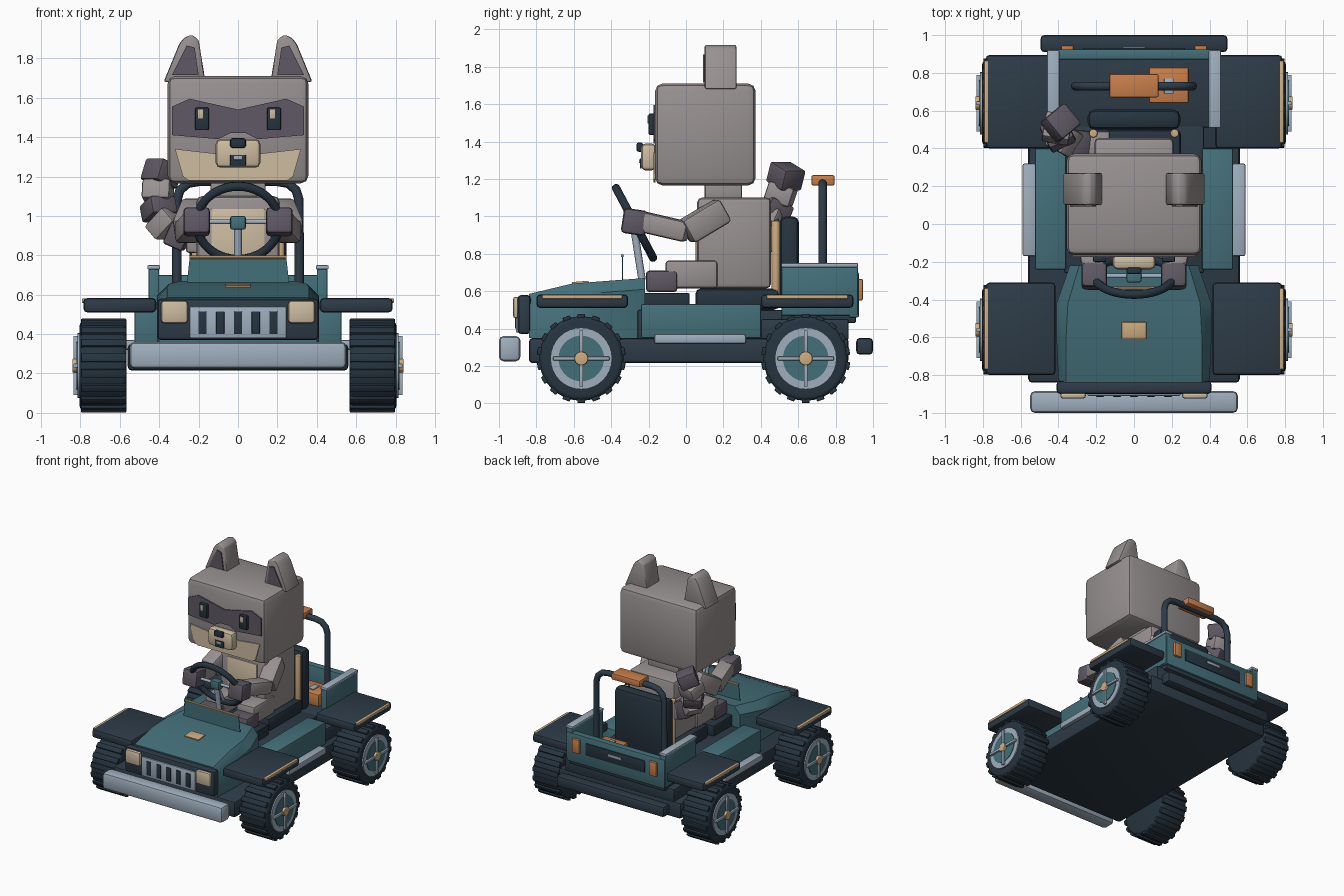
import bpy, bmesh, math
from mathutils import Vector, Matrix

old = bpy.data.objects.get("Cube")
if old:
    bpy.data.objects.remove(old, do_unlink=True)


def material(name, hex_code):
    m = bpy.data.materials.new(name)
    srgb = [int(hex_code[i:i + 2], 16) / 255 for i in (0, 2, 4)]
    col = [((c + 0.055) / 1.055) ** 2.4 for c in srgb] + [1]
    m.use_nodes = True
    m.diffuse_color = col
    bsdf = next(n for n in m.node_tree.nodes if n.type == 'BSDF_PRINCIPLED')
    bsdf.inputs["Base Color"].default_value = col
    return m


teal = material("teal paint", "44707A")
navy = material("navy plastic", "2D3B47")
black = material("dark rubber", "26343F")
silver = material("silver metal", "9FAFBE")
gold = material("gold trim", "CFAD80")
cream = material("cream", "CDBCA0")
orange = material("orange", "C97F4B")
fur = material("grey fur", "989191")
dark_fur = material("dark fur", "5E5863")


def finish(name, bm, mat, bevel=0.0, matrix=None, segments=2):
    bmesh.ops.recalc_face_normals(bm, faces=bm.faces)
    if bevel:
        edges = [e for e in bm.edges if e.calc_face_angle(0) > 0.5]
        bmesh.ops.bevel(bm, geom=edges, offset=bevel, segments=segments, profile=0.5,
                        affect='EDGES', clamp_overlap=True)
    if matrix:
        bm.transform(matrix)
    me = bpy.data.meshes.new(name)
    bm.to_mesh(me)
    bm.free()
    me.materials.append(mat)
    me.shade_smooth()
    me.set_sharp_from_angle(angle=math.radians(40))
    ob = bpy.data.objects.new(name, me)
    bpy.context.collection.objects.link(ob)
    return ob


def box(name, x, y, z, mat, bevel=0.01):
    bm = bmesh.new()
    bmesh.ops.create_cube(bm, size=1)
    size = [r[1] - r[0] for r in (x, y, z)]
    mid = [(r[0] + r[1]) / 2 for r in (x, y, z)]
    bmesh.ops.scale(bm, vec=size, verts=bm.verts)
    return finish(name, bm, mat, bevel, Matrix.Translation(mid))


def pair(name, x, y, z, mat, bevel=0.01):
    box("left_" + name, x, y, z, mat, bevel)
    box("right_" + name, (-x[1], -x[0]), y, z, mat, bevel)


def prism(name, points, y0, y1, mat, bevel=0.0):
    bm = bmesh.new()
    face = bm.faces.new([bm.verts.new((x, y0, z)) for x, z in points])
    new = bmesh.ops.extrude_face_region(bm, geom=[face])["geom"]
    bmesh.ops.translate(bm, vec=(0, y1 - y0, 0),
                        verts=[v for v in new if isinstance(v, bmesh.types.BMVert)])
    return finish(name, bm, mat, bevel)


def limb(name, a, b, width, depth, mat, bevel=0.02):
    a, b = Vector(a), Vector(b)
    bm = bmesh.new()
    bmesh.ops.create_cube(bm, size=1)
    bmesh.ops.scale(bm, vec=(width, depth, (b - a).length), verts=bm.verts)
    rot = (b - a).to_track_quat('Z', 'Y').to_matrix().to_4x4()
    return finish(name, bm, mat, bevel, Matrix.Translation((a + b) / 2) @ rot)


def rod(name, a, b, radius, mat, sides=32, bevel=0.0):
    a, b = Vector(a), Vector(b)
    bm = bmesh.new()
    bmesh.ops.create_cone(bm, cap_ends=True, segments=sides, radius1=radius,
                          radius2=radius, depth=(b - a).length)
    rot = (b - a).to_track_quat('Z', 'Y').to_matrix().to_4x4()
    return finish(name, bm, mat, bevel, Matrix.Translation((a + b) / 2) @ rot, 3)


def mirrored(points):
    return points + [(-x, z) for x, z in reversed(points)]


# Chassis, bumpers and floor
box("chassis", (-.56, .56), (-.84, .87), (.215, .35), navy, .02)
box("rear_frame", (-.5, .5), (.4, .87), (.34, .45), navy)
box("front_bumper", (-.55, .55), (-1, -.885), (.225, .36), silver, .025)
box("rear_bumper", (-.495, .495), (.91, 1), (.26, .35), navy, .02)
box("floor_pan", (-.37, .37), (-.26, .52), (.34, .5), navy)
box("foot_deck", (-.27, .27), (-.24, .02), (.5, .59), black)
pair("side_sill", (.36, .525), (-.24, .4), (.35, .53), teal, .008)
pair("step", (.52, .59), (-.17, .32), (.32, .37), silver)

# Hood lofted through cross-sections
bm = bmesh.new()
rings = []
for y, w, top, crown in ((-.84, .4, .585, .36), (-.61, .41, .64, .36),
                         (-.42, .41, .655, .35), (-.22, .34, .67, .29)):
    outline = mirrored([(w, .35), (w, top - .06), (crown, top)])
    rings.append([bm.verts.new((x, y, z)) for x, z in outline])
for r, s in zip(rings, rings[1:]):
    for i in range(len(r)):
        j = (i + 1) % len(r)
        bm.faces.new((r[i], r[j], s[j], s[i]))
bm.faces.new(rings[0])
bm.faces.new(rings[-1])
finish("hood", bm, teal)
badge = box("hood_badge", (-.065, .065), (-.045, .045), (-.005, .005), gold, .002)
badge.location = (0, -.565, .647)
badge.rotation_euler.x = .08

# Grille and headlights
box("grille_block", (-.41, .41), (-.9, -.83), (.37, .58), navy, .02)
box("grille_plate", (-.245, .245), (-.91, -.89), (.38, .54), silver, .005)
for i in range(5):
    x = (i - 2) * .09
    box("grille_slot", (x - .021, x + .021), (-.915, -.9), (.4, .515), black, .004)
pair("headlight", (.255, .39), (-.925, -.89), (.455, .57), cream, .015)

# Dash panel and its trim
prism("dash_panel", mirrored([(.26, .655), (.245, .79)]), -.343, -.338, teal)
rod("dash_trim", (-.245, -.34, .79), (.245, -.34, .79), .009, gold, 8)

# Fenders with trim
for end, y0, y1, inner in (("front", -.8, -.31, .415), ("rear", .4, .895, .43)):
    pair(end + "_fender", (inner, .785), (y0, y1), (.51, .583), navy, .02)
    pair(end + "_fender_trim", (.77, .793), (y0 + .03, y1 - .03), (.558, .58), gold, .006)

# Wheels
for side in (1, -1):
    for end, y in (("front", -.56), ("rear", .64)):
        c = Vector((0, y, .24))
        name = ("left_" if side > 0 else "right_") + end

        def disc(part, x0, x1, radius, mat, bevel=0.0):
            rod(name + part, c + Vector((side * x0, 0, 0)),
                c + Vector((side * x1, 0, 0)), radius, mat, 32, bevel)
        disc("_tyre", .565, .805, .226, black, .025)
        disc("_rim", .7, .815, .165, silver)
        disc("_rim_face", .7, .82, .122, teal)
        disc("_hub", .7, .84, .036, gold, .005)
        for k in range(18):
            t = k * math.tau / 18
            r = Vector((0, math.sin(t), math.cos(t)))
            lug = box(name + "_tread_lug", (-.115, .115), (-.021, .021), (-.012, .012), black, .005)
            lug.location = c + r * .226 + Vector((side * .682, 0, 0))
            lug.rotation_euler.x = -t
        for k in range(4):
            t = k * math.pi / 2
            r = Vector((0, math.sin(t), math.cos(t)))
            o = c + Vector((side * .825, 0, 0))
            limb(name + "_spoke", o + r * .03, o + r * .15, .02, .02, silver, .003)

# Rear tub
box("bed_floor", (-.44, .44), (.51, .91), (.43, .5), navy)
pair("tub_side", (.4, .455), (.51, .92), (.47, .73), teal, .008)
box("tailgate", (-.45, .45), (.87, .925), (.46, .7), teal, .008)
box("tailgate_panel", (-.27, .27), (.92, .932), (.55, .65), black, .003)
box("tailgate_handle", (-.06, .06), (.93, .938), (.6, .62), silver, .002)
pair("tub_rail", (.395, .46), (.51, .92), (.728, .75), silver, .006)
pair("tail_light", (.32, .385), (.92, .945), (.55, .665), orange, .006)
box("toolbox", (.08, .29), (.64, .83), (.5, .6), orange, .01)
box("toolbox_latch", (.16, .21), (.69, .77), (.6, .609), silver, .002)

# Roll bar and lamp
curve = bpy.data.curves.new("roll_bar", 'CURVE')
curve.dimensions = '3D'
curve.bevel_depth = .024
curve.bevel_resolution = 3
path = [(.31, .48), (.31, 1.08), (.295, 1.13), (.255, 1.165), (.2, 1.175)]
spline = curve.splines.new('POLY')
path = mirrored(path)
spline.points.add(len(path) - 1)
for p, (x, z) in zip(spline.points, path):
    p.co = (x, .73, z, 1)
curve.materials.append(navy)
bpy.context.collection.objects.link(bpy.data.objects.new("roll_bar", curve))
box("roll_bar_lamp", (-.13, .13), (.67, .795), (1.165, 1.22), orange, .01)

# Seat
box("seat_cushion", (-.25, .25), (.05, .5), (.5, .615), black, .03)
box("seat_back", (-.245, .245), (.5, .605), (.5, 1), black, .035)
for x in (-.215, .215):
    rod("seat_piping", (x, .48, .58), (x, .48, .975), .022, gold, 16, .006)

# Steering wheel
bpy.ops.mesh.primitive_torus_add(location=(0, -.275, .965), rotation=(math.radians(-62), 0, 0),
                                 major_radius=.21, minor_radius=.023,
                                 major_segments=40, minor_segments=10)
rim = bpy.context.object
rim.name = "steering_wheel"
rim.data.materials.append(black)
rim.data.shade_smooth()
box("steering_hub", (-.04, .04), (-.31, -.25), (.93, 1), teal, .012)
rod("steering_spoke", (-.2, -.275, .97), (.2, -.275, .97), .012, silver, 12)
rod("steering_lower_spoke", (0, -.275, .96), (0, -.18, .78), .012, silver, 12)
rod("steering_column", (0, -.235, .66), (0, -.28, .95), .02, silver, 16)

# Driver body
box("torso", (-.21, .21), (.06, .455), (.615, 1.1), fur, .025)
box("belly", (-.135, .135), (.052, .065), (.72, 1.035), cream, .003)
box("neck", (-.14, .14), (.1, .3), (1.08, 1.19), fur, .01)
pair("leg", (.06, .225), (-.11, .17), (.615, .765), fur, .02)
pair("foot", (.06, .235), (-.215, -.045), (.595, .71), dark_fur, .02)
for s, side in ((1, "left"), (-1, "right")):
    limb(side + "_upper_arm", (s * .215, .2, 1.035), (s * .265, 0, .915), .13, .14, fur)
    limb(side + "_forearm", (s * .265, .01, .915), (s * .21, -.25, .975), .12, .11, fur)
    limb(side + "_hand", (s * .21, -.21, .96), (s * .21, -.34, .98), .135, .135, dark_fur)

# Ringed tail
tail = [(-.13, .42, .88), (-.25, .42, .885), (-.34, .43, .925), (-.395, .46, .99),
        (-.41, .49, 1.07), (-.405, .52, 1.16), (-.375, .545, 1.26)]
for i, (a, b) in enumerate(zip(tail, tail[1:])):
    limb("tail_ring", a, Vector(b) + (Vector(b) - Vector(a)) * .1, .145, .145,
         dark_fur if i % 2 else fur, .015)

# Head and ears
box("head", (-.358, .358), (-.165, .372), (1.165, 1.71), fur, .04)
for s, side in ((1, "left"), (-1, "right")):
    ear = [(.165, 1.68), (.2, 1.895), (.235, 1.92), (.275, 1.905), (.3, 1.87), (.378, 1.68)]
    prism(side + "_ear", [(s * x, z) for x, z in ear], .1, .27, fur, .012)
    inner = [(.2, 1.715), (.22, 1.855), (.26, 1.865), (.335, 1.715)]
    prism(side + "_inner_ear", [(s * x, z) for x, z in inner], .092, .101, dark_fur)

# Face
mask = [(0, 1.54), (.245, 1.595), (.335, 1.555), (.335, 1.41), (.1, 1.39), (.04, 1.42)]
prism("face_mask", mask + [(-x, z) for x, z in reversed(mask[1:])], -.174, -.165, dark_fur)
prism("cheeks", mirrored([(.1, 1.315), (.32, 1.34), (.28, 1.2), (.25, 1.18)]),
      -.173, -.164, cream)
pair("eye", (.147, .218), (-.2, -.165), (1.435, 1.55), black, .008)
for x in (-.19, .175):
    box("eye_glint", (x - .013, x + .013), (-.206, -.197), (1.495, 1.54), cream, .002)
box("muzzle", (-.113, .113), (-.24, -.16), (1.245, 1.39), cream, .025)
box("nose", (-.04, .04), (-.265, -.23), (1.345, 1.395), black, .012)
box("mouth", (-.04, .04), (-.247, -.238), (1.255, 1.31), black, .003)
box("teeth", (-.02, .02), (-.251, -.245), (1.285, 1.305), silver, .001)
